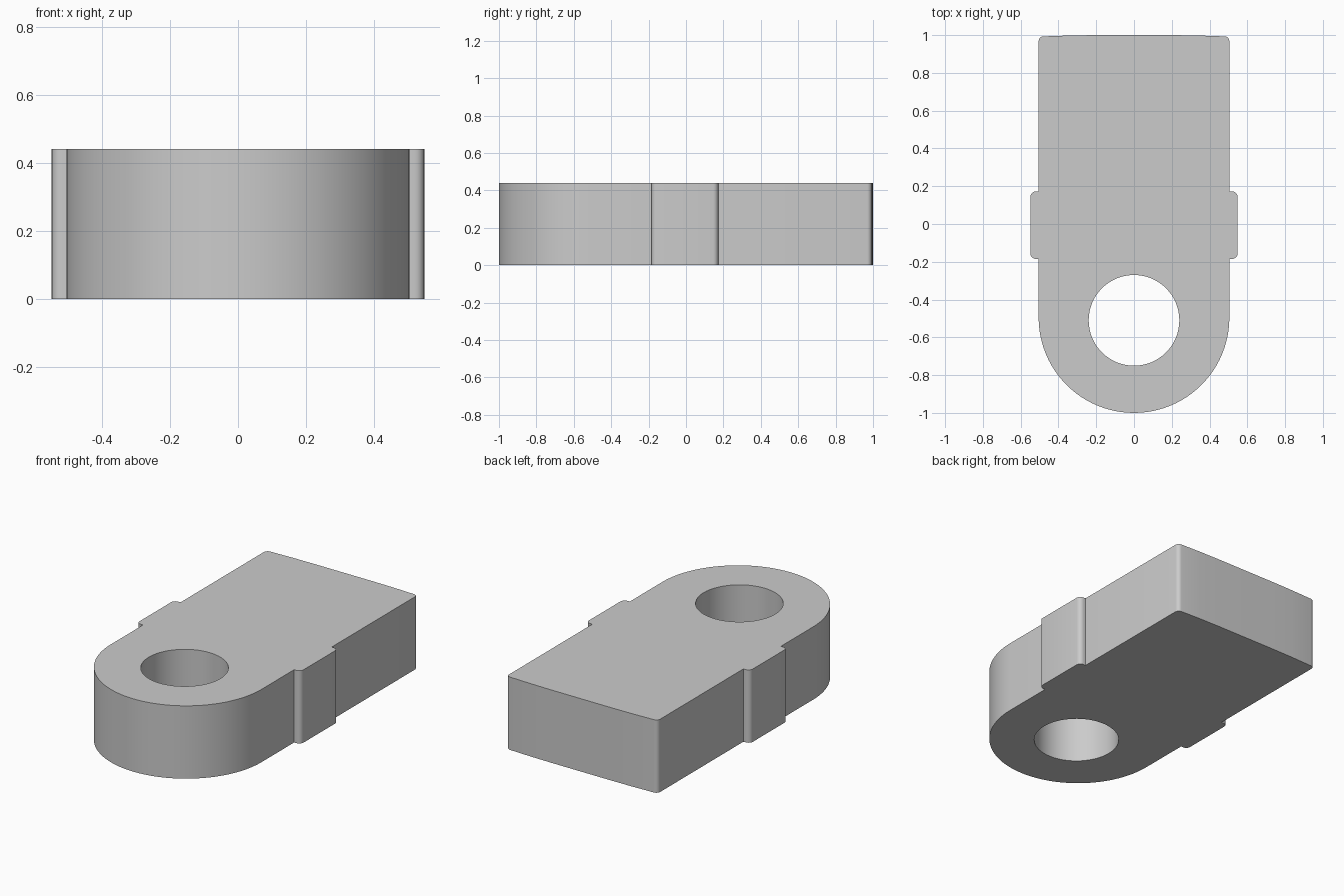
import bpy
import bmesh
from math import sin, cos, pi, radians
from mathutils import Vector

if "Cube" in bpy.data.objects:
    bpy.data.objects.remove(bpy.data.objects["Cube"], do_unlink=True)

HALF, BULGE, HEIGHT = 0.505, 0.548, 0.44


def arc(cx, cy, r, start, end, steps):
    """Points along an arc, angles in degrees."""
    angles = [radians(start + (end - start) * i / steps) for i in range(steps + 1)]
    return [(cx + r * cos(a), cy + r * sin(a)) for a in angles]


# Left half of the outline: round nose, side lug, rounded back corner, slightly bowed back
half = arc(0, 0.505 - 1, HALF, -90, 0, 24)
half += [(HALF, -0.185)]
half += arc(BULGE - 0.028, -0.157, 0.028, -90, 0, 5)
half += arc(BULGE - 0.028, 0.145, 0.028, 0, 90, 5)
half += [(HALF, 0.173)]
half += arc(HALF - 0.025, 0.968, 0.025, 0, 90, 5)
half += [(0.34, 0.998), (0.2, 1.0)]
outline = half + [(-x, y) for x, y in reversed(half) if x > 1e-5]
hole = arc(0, -0.51, 0.24, 0, 360, 64)[:-1]

# Fill the profile around the hole and extrude it
bm = bmesh.new()
edges = []
for loop in (outline, hole):
    verts = [bm.verts.new((x, y, 0)) for x, y in loop]
    edges += [bm.edges.new((v, verts[i - 1])) for i, v in enumerate(verts)]
bmesh.ops.triangle_fill(bm, edges=edges, use_beauty=True, normal=Vector((0, 0, 1)))
result = bmesh.ops.extrude_face_region(bm, geom=bm.faces[:], use_keep_orig=True)
top = [g for g in result["geom"] if isinstance(g, bmesh.types.BMVert)]
bmesh.ops.translate(bm, verts=top, vec=(0, 0, HEIGHT))
bmesh.ops.recalc_face_normals(bm, faces=bm.faces[:])
mesh = bpy.data.meshes.new("link_plate")
bm.to_mesh(mesh)
bm.free()

# Plain grey material
grey = bpy.data.materials.new("light_grey")
grey.use_nodes = True
colour = (0.6, 0.6, 0.6, 1)
grey.diffuse_color = colour
grey.node_tree.nodes["Principled BSDF"].inputs["Base Color"].default_value = colour
mesh.materials.append(grey)

plate = bpy.data.objects.new("link_plate", mesh)
bpy.context.collection.objects.link(plate)
bpy.ops.object.select_all(action="DESELECT")
plate.select_set(True)
bpy.context.view_layer.objects.active = plate
bpy.ops.object.shade_smooth_by_angle(angle=radians(25))
